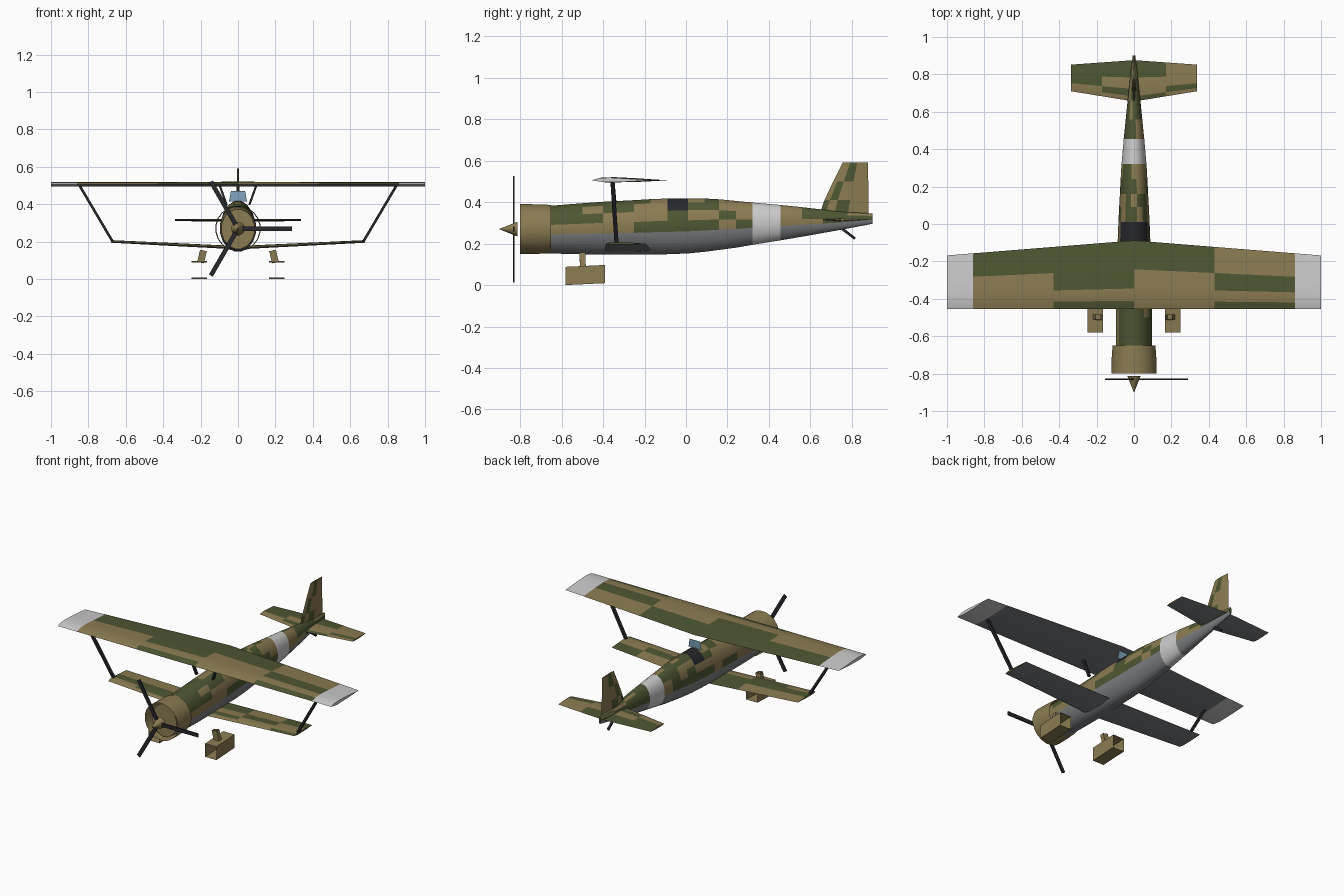
import bpy, bmesh, math, random
from mathutils import Vector as V

if "Cube" in bpy.data.objects:
    bpy.data.objects.remove(bpy.data.objects["Cube"])

random.seed(4)


def material(name, rgb):
    m = bpy.data.materials.new(name)
    m.diffuse_color = (*rgb, 1)
    m.use_nodes = True
    m.node_tree.nodes["Principled BSDF"].inputs["Base Color"].default_value = m.diffuse_color
    return m


MATS = {
    "G": material("camo_green", (0.075, 0.095, 0.033)),
    "T": material("camo_tan", (0.26, 0.2, 0.085)),
    "U": material("underside_grey", (0.2, 0.21, 0.22)),
    "W": material("pale_band", (0.52, 0.52, 0.52)),
    "D": material("dark", (0.02, 0.021, 0.026)),
    "B": material("glass_blue", (0.2, 0.36, 0.5)),
}


def loft(name, rings, color="T", caps=True, smooth=None):
    """Skin closed rings; color is a key or a function of (station, side)."""
    bm = bmesh.new()
    vs = [[bm.verts.new(p) for p in r] for r in rings]
    n = len(rings[0])
    keys = []

    def face(verts, i, j):
        k = color(i, j) if callable(color) else color
        if k not in keys:
            keys.append(k)
        bm.faces.new(verts).material_index = keys.index(k)

    for i in range(len(rings) - 1):
        for j in range(n):
            k = (j + 1) % n
            face((vs[i][j], vs[i][k], vs[i + 1][k], vs[i + 1][j]), i, j)
    if caps:
        face(vs[0], 0, 0)
        face(vs[-1], len(rings) - 2, 0)
    bmesh.ops.recalc_face_normals(bm, faces=bm.faces)
    me = bpy.data.meshes.new(name)
    bm.to_mesh(me)
    bm.free()
    for k in keys:
        me.materials.append(MATS[k])
    ob = bpy.data.objects.new(name, me)
    bpy.context.collection.objects.link(ob)
    if smooth:
        bpy.ops.object.select_all(action="DESELECT")
        ob.select_set(True)
        bpy.context.view_layer.objects.active = ob
        bpy.ops.object.shade_smooth_by_angle(angle=math.radians(smooth))
    return ob


def ellipse(y, cz, rx, rz, n=16):
    """Ring in the xz plane, with a half-step offset."""
    a = [2 * math.pi * (j + 0.5) / n for j in range(n)]
    return [(rx * math.cos(t), y, cz + rz * math.sin(t)) for t in a]


def prism(name, p, q, u, v, color="D", caps=True):
    """Four-sided bar from p to q with half-extents u and v."""
    p, q, u, v = V(p), V(q), V(u), V(v)
    rings = [[c + u + v, c - u + v, c - u - v, c + u - v] for c in (p, q)]
    return loft(name, rings, color, caps)


AIRFOIL = [(0, 0), (.12, .5), (.3, .6), (.58, .4), (1, 0), (.6, -.3), (.2, -.4)]
SYMMETRIC = [(0, 0), (.12, .35), (.3, .5), (.58, .4), (1, 0),
             (.58, -.4), (.3, -.5), (.12, -.35)]


def wing(name, stations, profile, color, upright=False):
    """stations: span position, leading y, trailing y, height, thickness."""
    rings = []
    for s, y0, y1, h, t in stations:
        pts = [(y0 + (y1 - y0) * f, h + t * o) for f, o in profile]
        rings.append([(z, y, s) if upright else (s, y, z) for y, z in pts])
    return loft(name, rings, color, smooth=35)


def lerp_stations(xs, tip_x, root, tip):
    out = []
    for x in xs:
        t = abs(x) / tip_x
        out.append((x, *[a + (b - a) * t for a, b in zip(root, tip)]))
    return out


# Fuselage: y, top z, bottom z, half width
BODY = [(-.77, .375, .16, .09), (-.65, .385, .15, .098), (-.5, .397, .146, .098),
        (-.4, .404, .145, .097), (-.25, .412, .144, .095), (-.17, .417, .145, .092),
        (-.09, .42, .146, .089), (.01, .421, .15, .085), (.09, .42, .158, .081),
        (.16, .416, .167, .077), (.24, .408, .178, .073), (.32, .4, .192, .068),
        (.455, .388, .214, .056), (.56, .377, .232, .045), (.66, .365, .25, .035),
        (.78, .354, .272, .022), (.9, .345, .295, .007)]


def body_color(i, j):
    if i == 11:
        return "W"
    if 8 <= j <= 14 and j != 15:
        return "U" if j > 7 else "T"
    if i == 6 and 1 <= j <= 5:
        return "D"
    if i == 0:
        return "T"
    return "G" if (random.random() < .5) else "T"


# ring starts at +11 degrees; rotate so the side faces carry camouflage
loft("fuselage", [ellipse(y, (t + b) / 2, w, (t - b) / 2) for y, t, b, w in BODY],
     lambda i, j: "U" if (i != 11 and 8 <= j <= 14) else body_color(i, j), smooth=40)

# Engine cowl (open tube), spinner and three blades
loft("engine_cowl", [ellipse(-.8, .27, .122, .122, 20), ellipse(-.72, .27, .121, .121, 20),
                     ellipse(-.65, .27, .116, .118, 20)], "T", caps=False, smooth=40)
loft("spinner", [ellipse(-.9, .27, .001, .001, 12), ellipse(-.812, .27, .037, .037, 12)],
     "T", smooth=35)
for k in range(3):
    a = math.radians(120 * k)
    d, side = V((math.cos(a), 0, math.sin(a))), V((-math.sin(a), 0, math.cos(a)))
    hub = V((0, -.83, .27))
    prism(f"propeller_blade_{k + 1}", hub + d * .02, hub + d * .29, side * .012, (0, .004, 0))

# Upper wing: camouflage panels listed from leading to trailing edge
UPPER = ["WWWW", "TTTG", "GTGG", "TTTG", "GTGT", "WWWW"]
wing("upper_wing",
     lerp_stations([-1, -.86, -.43, 0, .43, .86, 1], 1,
                   (-.455, -.088, .505, .026), (-.455, -.168, .505, .022)), AIRFOIL,
     lambda i, j: UPPER[i][j] if j < 4 else ("W" if i in (0, 5) else "U"))

# Lower wing with slight dihedral
LOWER = ["TTGT", "TGGT", "TTGG", "TGTG", "TTGT", "GTTG"]
wing("lower_wing",
     lerp_stations([-.68, -.5, -.25, 0, .25, .5, .68], .68,
                   (-.395, -.165, .166, .018), (-.385, -.195, .2, .014)), AIRFOIL,
     lambda i, j: LOWER[i][j] if j < 4 else "U")

# Tailplane and fin
TAIL = ["TTGG", "TGTG", "GTTG", "TGTT"]
wing("tailplane",
     lerp_stations([-.338, -.17, 0, .17, .338], .338,
                   (.655, .876, .315, .016), (.71, .852, .315, .01)), SYMMETRIC,
     lambda i, j: TAIL[i][j] if j < 4 else "U")
FIN = ["GTGT", "TGTT", "TTGT"]
wing("fin", [(.33, .64, .88, 0, .02), (.41, .668, .88, 0, .018),
             (.5, .71, .879, 0, .014), (.59, .755, .877, 0, .01)], SYMMETRIC,
     lambda i, j: FIN[i][j if j < 4 else 7 - j], upright=True)
prism("tail_skid", (0, .75, .274), (0, .815, .224), (.006, 0, 0), (0, .004, .005))

# Windscreen: one flat pane
bpy.ops.mesh.primitive_plane_add(size=1)
pane = bpy.context.object
pane.name = "windscreen"
for v, co in zip(pane.data.vertices,
                 [(-.048, -.095, .415), (.048, -.095, .415), (-.038, -.092, .47), (.038, -.092, .47)]):
    v.co = co
pane.data.materials.append(MATS["B"])

# Struts and wheel fairings on both sides
for label, s in (("left", -1), ("right", 1)):
    prism(f"{label}_wing_strut", (s * .67, -.335, .2), (s * .85, -.355, .505),
          (.008, 0, 0), (0, .01, 0))
    prism(f"{label}_cabane_strut", (s * .06, -.345, .395), (s * .1, -.355, .507),
          (.006, 0, 0), (0, .01, 0))
    prism(f"{label}_wheel_fairing", (s * .207, -.58, .044), (s * .207, -.39, .053),
          (.041, 0, 0), (0, 0, .044), "T", caps=False)
    prism(f"{label}_wheel_leg", (s * .2, -.497, .088), (s * .185, -.5, .153),
          (.018, 0, s * .004), (0, .014, 0), "T", caps=False)
